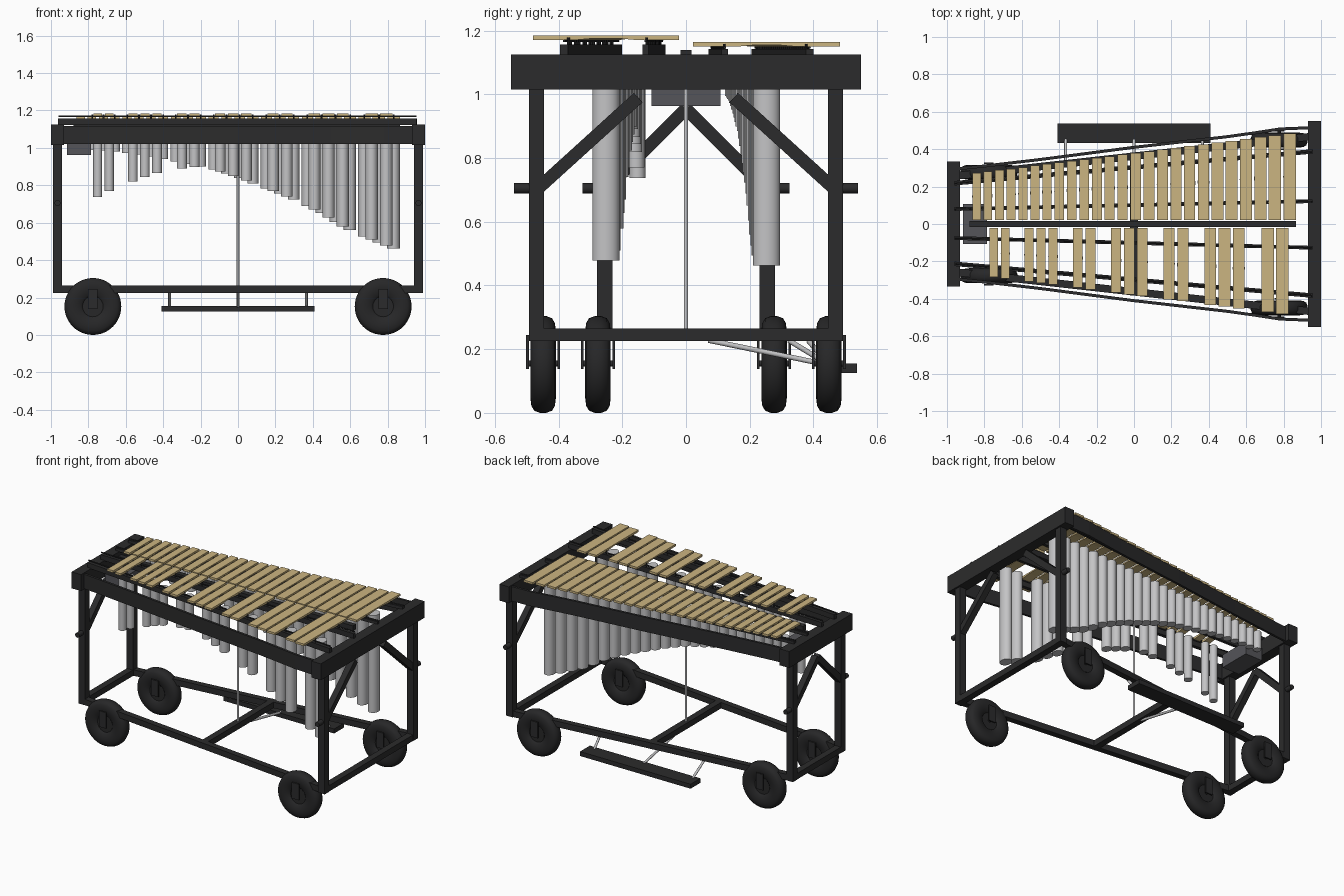
import bpy, bmesh, math
from mathutils import Vector, Matrix

if "Cube" in bpy.data.objects:
    bpy.data.objects.remove(bpy.data.objects["Cube"])

def material(name, rgb):
    m = bpy.data.materials.new(name)
    m.diffuse_color = (*rgb, 1)
    m.use_nodes = True
    m.node_tree.nodes["Principled BSDF"].inputs["Base Color"].default_value = m.diffuse_color
    return m

BLACK = material("black frame", (0.024, 0.024, 0.025))
RUBBER = material("wheel rubber", (0.02, 0.02, 0.021))
WOOD = material("tan bar", (0.60, 0.46, 0.22))
METAL = material("silver tube", (0.55, 0.55, 0.56))
GREY = material("grey box", (0.09, 0.09, 0.10))

def finish(bm, name, mat, smooth=False):
    bmesh.ops.recalc_face_normals(bm, faces=bm.faces)
    me = bpy.data.meshes.new(name)
    bm.to_mesh(me)
    bm.free()
    ob = bpy.data.objects.new(name, me)
    bpy.context.collection.objects.link(ob)
    me.materials.append(mat)
    if smooth:
        bpy.ops.object.select_all(action='DESELECT')
        ob.select_set(True)
        bpy.context.view_layer.objects.active = ob
        bpy.ops.object.shade_smooth_by_angle(angle=math.radians(40))
    return ob

def box(bm, x0, x1, y0, y1, z0, z1):
    mat = Matrix.Translation(((x0+x1)/2, (y0+y1)/2, (z0+z1)/2)) @ Matrix.Diagonal((x1-x0, y1-y0, z1-z0, 1))
    bmesh.ops.create_cube(bm, size=1, matrix=mat)

def beam(bm, a, b, w, h):
    a, b = Vector(a), Vector(b)
    d = b - a
    mat = Matrix.Translation((a+b)/2) @ d.to_track_quat('X', 'Z').to_matrix().to_4x4() @ Matrix.Diagonal((d.length, w, h, 1))
    bmesh.ops.create_cube(bm, size=1, matrix=mat)

def rod(bm, a, b, rx, ry=None, seg=16):
    a, b = Vector(a), Vector(b)
    d = b - a
    rot = Matrix.Identity(4) if abs(d.x) + abs(d.y) < 1e-6 else d.to_track_quat('Z', 'Y').to_matrix().to_4x4()
    mat = Matrix.Translation((a+b)/2) @ rot @ Matrix.Diagonal((rx, ry or rx, 1, 1))
    bmesh.ops.create_cone(bm, cap_ends=True, segments=seg, radius1=1, radius2=1, depth=d.length, matrix=mat)

def lerp(table, x):
    for (xa, ya), (xb, yb) in zip(table, table[1:]):
        if x <= xb:
            return ya + (yb - ya) * (x - xa) / (xb - xa)
    return table[-1][1]

def base_y(x):                       # half width of the lower frame
    return 0.2555 + 0.214 * (x + 0.965) / 1.93

# end caps, legs, braces and clamp knobs
caps, legs, braces, knobs = (bmesh.new() for _ in range(4))
for x, half, ly, bi in ((-0.965, 0.335, 0.2555, 0.0), (0.965, 0.55, 0.4695, 0.15)):
    box(caps, x-0.035, x+0.035, -half, half, 1.015, 1.125)
    for s in (-1, 1):
        box(legs, x-0.024, x+0.024, s*ly-0.024, s*ly+0.024, 0.225, 1.02)
        beam(braces, (x, s*bi, 0.99 if bi else 0.955), (x, s*ly, 0.70), 0.04, 0.04)
        rod(knobs, (x, s*ly, 0.705), (x, s*(ly+0.07), 0.705), 0.016)
finish(caps, "end_caps", BLACK)
finish(legs, "legs", BLACK)
finish(braces, "leg_braces", BLACK)
finish(knobs, "clamp_knobs", BLACK, True)

# curved upper side rails
path = [(-0.95, 0.295), (-0.8, 0.31), (-0.5, 0.345), (0, 0.41), (0.5, 0.467),
        (0.65, 0.488), (0.78, 0.508), (0.95, 0.515)]
bm = bmesh.new()
for s in (-1, 1):
    rings = [[bm.verts.new((x, s*(y+o), z)) for o, z in
              ((-0.008, 1.02), (0.008, 1.02), (0.008, 1.117), (-0.008, 1.117))] for x, y in path]
    for r, q in zip(rings, rings[1:]):
        for i in range(4):
            bm.faces.new((r[i], r[(i+1) % 4], q[(i+1) % 4], q[i]))
    bm.faces.new(rings[0])
    bm.faces.new(rings[-1])
finish(bm, "upper_side_rails", BLACK)

# lower frame
bm = bmesh.new()
for s in (-1, 1):
    beam(bm, (-0.965, s*base_y(-0.965), 0.245), (0.965, s*base_y(0.965), 0.245), 0.04, 0.04)
for x in (-0.965, 0, 0.965):
    box(bm, x-0.022, x+0.022, -base_y(x)-0.02, base_y(x)+0.02, 0.225, 0.265)
finish(bm, "lower_frame", BLACK)

# wheels with fork plates
half_prof = [(0, 0.024), (0.055, 0.024), (0.065, 0.034), (0.105, 0.04), (0.13, 0.037), (0.145, 0.028), (0.152, 0.01)]
prof = half_prof + [(r, -w) for r, w in reversed(half_prof)]
wheels, forks = bmesh.new(), bmesh.new()
for x in (-0.776, 0.776):
    for s in (-1, 1):
        y = s * base_y(x)
        vs = [wheels.verts.new((x + r, y + w, 0.152)) for r, w in prof]
        es = [wheels.edges.new(p) for p in zip(vs, vs[1:])]
        bmesh.ops.spin(wheels, geom=vs + es, cent=(x, y, 0.152), axis=(0, 1, 0),
                       angle=2*math.pi, steps=48, use_merge=True)
        for t in (-0.049, 0.049):
            box(forks, x-0.026, x+0.026, y+t-0.004, y+t+0.004, 0.138, 0.245)
        rod(forks, (x, y-0.053, 0.155), (x, y+0.053, 0.155), 0.01)
bmesh.ops.remove_doubles(wheels, verts=wheels.verts, dist=0.0002)
finish(wheels, "wheels", RUBBER, True)
finish(forks, "wheel_forks", BLACK, True)

# pedal, linkage and centre rod
bm = bmesh.new()
box(bm, -0.41, 0.41, 0.433, 0.537, 0.125, 0.155)
finish(bm, "pedal", BLACK)
bm = bmesh.new()
for x, y in ((-0.365, base_y(-0.365)), (0, 0.07), (0.365, base_y(0.365) - 0.02)):
    rod(bm, (x, y, 0.228), (x, 0.45, 0.15), 0.008)
rod(bm, (0, 0, 0.26), (0, 0, 1.12), 0.007)
finish(bm, "pedal_rods", METAL, True)

# grey box under the narrow end, centre beam
bm = bmesh.new()
box(bm, -0.913, -0.785, -0.108, 0.108, 0.963, 1.05)
finish(bm, "motor_box", GREY)
bm = bmesh.new()
box(bm, -0.88, 0.865, -0.017, 0.017, 1.105, 1.14)
finish(bm, "centre_beam", BLACK)

# note positions: 25 naturals from low (right) to high (left), sharps between them
naturals, x = [], 0.832
for i in range(25):
    naturals.append(x)
    x -= 0.0787 - 0.00078 * i
sharps = [(naturals[i] + naturals[i+1]) / 2 for i in range(24) if i % 7 in (0, 1, 3, 4, 5)]

low = [(-0.2, 0.90), (-0.13, 0.885), (0, 0.842), (0.12, 0.795), (0.25, 0.745), (0.35, 0.70),
       (0.45, 0.65), (0.57, 0.572), (0.7, 0.515), (0.84, 0.46)]
nat_bottom = [(-0.85, 0.995), (-0.65, 0.98), (-0.5, 0.96), (-0.35, 0.93)] + low
sharp_bottom = [(-0.77, 0.727), (-0.695, 0.767), (-0.572, 0.815), (-0.45, 0.863), (-0.305, 0.89)] + low

def row(label, xs, s, zb, bottom, outer_l, outer_r, slab_top, inner, outer):
    bars, tubes, rails, pins = (bmesh.new() for _ in range(4))
    xa, xb = xs[-1], xs[0]
    for x in xs:
        t = (x - xa) / (xb - xa)
        w = 0.0445 + 0.0225 * t
        y0, y1 = 0.022, outer_l + (outer_r - outer_l) * t
        L = y1 - y0
        # playing bar with an arched underside
        sec = [(y0, zb), (y0+0.3*L, zb), (y0+0.42*L, zb+0.005), (y0+0.58*L, zb+0.005),
               (y0+0.7*L, zb), (y1, zb), (y1, zb+0.014), (y0, zb+0.014)]
        f = bars.faces.new([bars.verts.new((x-w/2, s*y, z)) for y, z in sec])
        ext = bmesh.ops.extrude_face_region(bars, geom=[f], use_keep_orig=True)
        bmesh.ops.translate(bars, vec=(w, 0, 0),
                            verts=[v for v in ext['geom'] if isinstance(v, bmesh.types.BMVert)])
        # resonator tube
        yc = s * (y0 + y1) / 2
        rod(tubes, (x, yc, lerp(bottom, x)), (x, yc, 1.115), 0.024+0.0105*t, 0.025+0.0175*t, 24)
        # posts beside each bar
        for a, b in (inner, outer):
            y = s * (a + (b - a) * (x + 0.95) / 1.9)
            for e in (-1, 1):
                rod(pins, (x+e*(w/2+0.007), y, slab_top-0.002), (x+e*(w/2+0.007), y, zb+0.008), 0.004, seg=8)
    # support rails and cords
    for (a, b), w in ((inner, 0.02), (outer, 0.024)):
        zc, h = (1.122 + slab_top) / 2, slab_top - 1.122
        beam(rails, (-0.96, s*a, zc), (0.955, s*b, zc), w, h)
        rod(rails, (-0.96, s*a, zb-0.003), (0.955, s*b, zb-0.003), 0.004, seg=8)
    finish(bars, label + "_bars", WOOD)
    finish(tubes, label + "_resonators", METAL, True)
    finish(rails, label + "_support_rails", BLACK)
    finish(pins, label + "_support_posts", BLACK)

row("natural", naturals, 1, 1.150, nat_bottom, 0.272, 0.484, 1.143, (0.08, 0.122), (0.218, 0.388))
row("sharp", sharps, -1, 1.171, sharp_bottom, 0.283, 0.481, 1.157, (0.075, 0.127), (0.213, 0.383))
